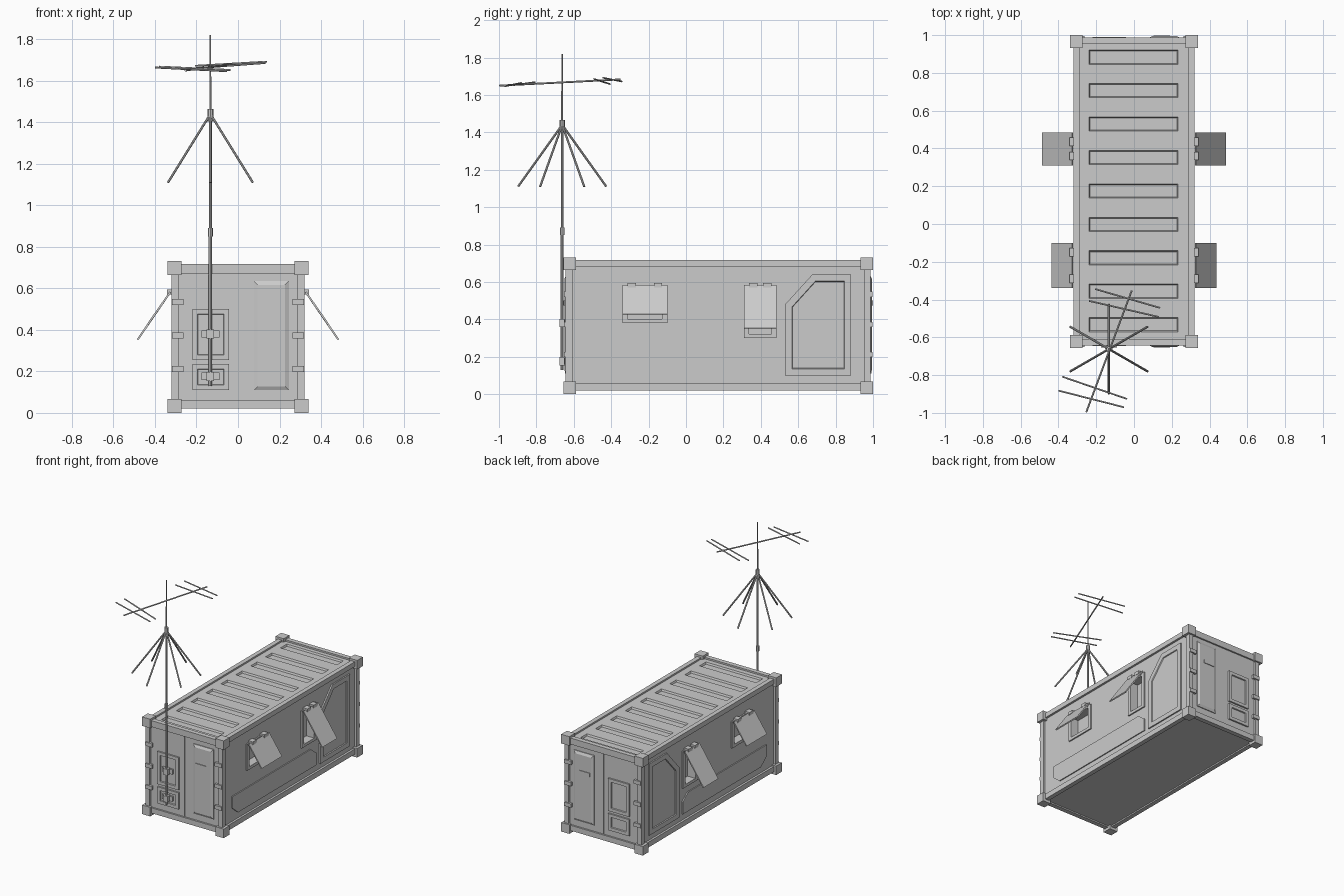
import bpy, bmesh, math
from mathutils import Vector, Matrix

if "Cube" in bpy.data.objects:
    bpy.data.objects.remove(bpy.data.objects["Cube"])

YC = 0.172            # container centre along y; container meshes are modelled around it


def finish(bm, name, mirror="", at_centre=True):
    bmesh.ops.recalc_face_normals(bm, faces=bm.faces[:])
    me = bpy.data.meshes.new(name)
    bm.to_mesh(me)
    bm.free()
    ob = bpy.data.objects.new(name, me)
    bpy.context.collection.objects.link(ob)
    if at_centre:
        ob.location.y = YC
    if mirror:
        m = ob.modifiers.new("Mirror", 'MIRROR')
        m.use_axis = ('x' in mirror, 'y' in mirror, 'z' in mirror)
        m.use_mirror_merge = False
    return ob


def add_box(bm, x0, x1, y0, y1, z0, z1, taper=0.0):
    vs = bmesh.ops.create_cube(bm, size=1)['verts']
    for v in vs:
        t = taper if v.co.z < 0 else 0
        v.co = ((x0 + x1) / 2 + v.co.x * (x1 - x0 - 2 * t),
                (y0 + y1) / 2 + v.co.y * (y1 - y0 - 2 * t),
                z0 if v.co.z < 0 else z1)


def boxes(name, items, mirror="", at_centre=True):
    bm = bmesh.new()
    for b in items:
        add_box(bm, *b)
    return finish(bm, name, mirror, at_centre)


def slab(name, pts, height, insets=(), mirror=""):
    """Extrude a counter-clockwise outline along its normal, then inset the cap."""
    bm = bmesh.new()
    f = bm.faces.new([bm.verts.new(p) for p in pts])
    f.normal_update()
    n = f.normal.copy()
    r = bmesh.ops.extrude_face_region(bm, geom=[f], use_keep_orig=True)['geom']
    bmesh.ops.translate(bm, vec=n * height, verts=[g for g in r if isinstance(g, bmesh.types.BMVert)])
    cap = [g for g in r if isinstance(g, bmesh.types.BMFace)][0]
    cap.normal_update()
    if cap.normal.dot(n) < 0:
        cap.normal_flip()
    bmesh.ops.recalc_face_normals(bm, faces=bm.faces[:])
    for t, d in insets:
        bmesh.ops.inset_region(bm, faces=[cap], thickness=t, use_even_offset=True)
        for v in cap.verts:
            v.co += n * d
    return finish(bm, name, mirror)


def rods(name, items, sides=8):
    bm = bmesh.new()
    for a, b, r in items:
        a, b = Vector(a), Vector(b)
        d = b - a
        mat = Matrix.Translation((a + b) / 2) @ d.to_track_quat('Z', 'Y').to_matrix().to_4x4()
        bmesh.ops.create_cone(bm, cap_ends=True, segments=sides, radius1=r, radius2=r,
                              depth=d.length, matrix=mat)
    ob = finish(bm, name, at_centre=False)
    return ob


def rect(u0, u1, v0, v1):
    return [(u0, v0), (u1, v0), (u1, v1), (u0, v1)]


def front(pts, y):
    return [(u, y, v) for u, v in pts]


def side(pts, x):
    return [(x, u - YC, v) for u, v in pts]


# window data: frame y0, y1, z0 and flap lower edge x, z
WINDOWS = [(-0.34, -0.10, 0.38, 0.43, 0.425), (0.31, 0.485, 0.30, 0.48, 0.350)]
Z_TOP = 0.58

# main container body, with roof channels and window openings cut in
body = boxes("container_body", [(-0.305, 0.305, -0.80, 0.80, 0.03, 0.705)])
bm = bmesh.new()
for i in range(9):
    y = 0.883 - 0.177 * i - YC
    add_box(bm, -0.245, 0.24, y - 0.044, y + 0.044, 0.692, 0.72, 0.012)
for y0, y1, z0, _, _ in WINDOWS:
    for s in (-1, 1):
        add_box(bm, s * 0.31 - 0.06, s * 0.31 + 0.06, y0 + 0.028 - YC, y1 - 0.028 - YC, z0 + 0.022, Z_TOP - 0.02)
cutter = finish(bm, "opening_cutter")
cutter.hide_render = True
cutter.hide_set(True)
mod = body.modifiers.new("Openings", 'BOOLEAN')
mod.operation, mod.solver, mod.object = 'DIFFERENCE', 'EXACT', cutter

# corner castings and edge rails
boxes("corner_castings", [(0.272, 0.34, 0.76, 0.828, z, z + 0.068) for z in (0.0, 0.664)], "xy")
boxes("corner_posts", [(0.287, 0.321, 0.78, 0.815, 0.05, 0.69)], "xy")
boxes("side_rails", [(0.287, 0.321, -0.79, 0.79, 0.02, 0.06),
                     (0.287, 0.321, -0.79, 0.79, 0.68, 0.717)], "x")
boxes("end_rails", [(-0.30, 0.30, 0.78, 0.815, 0.02, 0.06),
                    (-0.30, 0.30, 0.78, 0.815, 0.67, 0.717)], "y")

# end doors and hinges
boxes("end_doors", [(0.002, 0.282, 0.79, 0.807, 0.063, 0.667)], "xy")
boxes("door_hinges", [(0.262, 0.318, 0.795, 0.824, z - 0.014, z + 0.014)
                      for z in (0.212, 0.373, 0.534)], "xy")

# raised panels on the end doors
slab("tall_door_panel", front(rect(0.077, 0.245, 0.11, 0.635), -0.807), 0.006, [(0.018, 0.009)], "y")
boxes("door_handle", [(0.103, 0.19, -0.827, -0.815, 0.474, 0.50)], "y")
slab("upper_hatch", front(rect(-0.22, -0.043, 0.255, 0.50), -0.807), 0.012,
     [(0.024, 0), (0.003, -0.008)], "y")
slab("lower_hatch", front(rect(-0.22, -0.043, 0.11, 0.235), -0.807), 0.012,
     [(0.024, 0), (0.003, -0.008)], "y")

# side wall panels with clipped corners
slab("side_equipment_panel",
     side([(0.53, 0.10), (0.883, 0.10), (0.883, 0.64), (0.675, 0.64), (0.53, 0.48)], 0.305),
     0.010, [(0.036, 0), (0.003, -0.007)], "x")
slab("side_lower_panel",
     side([(-0.515, 0.165), (-0.445, 0.107), (0.485, 0.107), (0.485, 0.20), (0.42, 0.25), (-0.515, 0.25)], 0.305),
     0.008, (), "x")

# window frames, propped flaps and their hinges
for i, (y0, y1, z0, ex, ez) in enumerate(WINDOWS, 1):
    a, b = y0 - YC, y1 - YC
    boxes(f"window_frame_{i}", [(0.30, 0.315, a, b, z0, z0 + 0.022),
                                (0.30, 0.315, a, b, Z_TOP - 0.02, Z_TOP),
                                (0.30, 0.315, a, a + 0.028, z0 + 0.022, Z_TOP - 0.02),
                                (0.30, 0.315, b - 0.028, b, z0 + 0.022, Z_TOP - 0.02)], "x")
    slab(f"window_flap_{i}", [(ex, a, ez), (ex, b, ez), (0.322, b, Z_TOP), (0.322, a, Z_TOP)],
         0.009, (), "x")
    boxes(f"flap_hinges_{i}", [(0.305, 0.342, y - 0.022, y + 0.022, 0.57, 0.594)
                               for y in (a + 0.05, b - 0.05)], "x")

# mast brackets on the front
MX, MY = -0.133, -0.662
for n, z in (("lower", 0.176), ("upper", 0.38)):
    boxes(f"{n}_mast_bracket", [(MX - 0.043, MX + 0.043, -0.653, -0.632, z - 0.018, z + 0.018),
                                (MX - 0.018, MX + 0.018, -0.676, -0.640, z - 0.022, z + 0.022)],
          at_centre=False)

# telescopic mast
rods("antenna_mast", [((MX, MY, 0.13), (MX, MY, 0.87), 0.008),
                      ((MX, MY, 0.85), (MX, MY, 0.89), 0.012),
                      ((MX, MY, 0.87), (MX, MY, 1.44), 0.007),
                      ((MX, MY, 1.405), (MX, MY, 1.465), 0.014),
                      ((MX, MY, 1.44), (MX, MY, 1.62), 0.005),
                      ((MX, MY, 1.60), (MX, MY, 1.82), 0.0035)])

# six drooping radials
rods("mast_radials", [((MX, MY, 1.44),
                       (MX + 0.236 * math.cos(t), MY + 0.236 * math.sin(t), 1.11), 0.006)
                      for t in (math.radians(30 + 60 * k) for k in range(6))])

# directional aerial: boom and cross elements
rods("aerial_boom", [((-0.253, -0.997, 1.65), (-0.012, -0.352, 1.683), 0.005)])
rods("aerial_elements", [((-0.206, -0.344, 1.672), (0.138, -0.444, 1.692), 0.0045),
                         ((-0.238, -0.407, 1.658), (0.132, -0.492, 1.686), 0.0045),
                         ((-0.380, -0.808, 1.668), (-0.037, -0.926, 1.652), 0.0045),
                         ((-0.400, -0.882, 1.664), (-0.053, -0.970, 1.646), 0.0045)])
